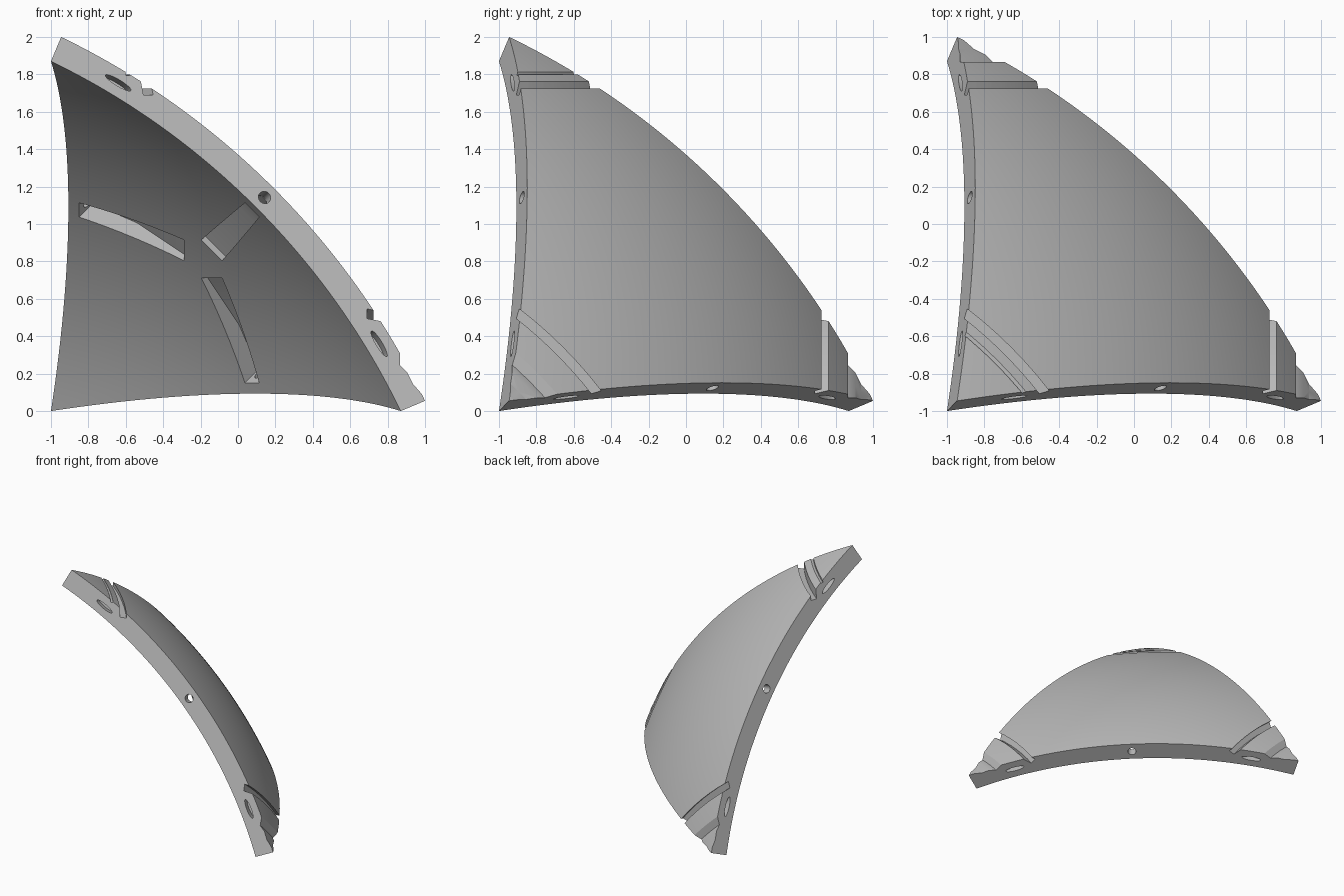
import bpy, bmesh, math
from mathutils import Vector, Matrix

cube = bpy.data.objects.get("Cube")
if cube:
    bpy.data.objects.remove(cube, do_unlink=True)

# Sphere shell dimensions; everything is built about the sphere centre
A, B = 1.345, 3.215
CENTRE = Vector((-A - 1, -A - 1, -A))
R_IN = Vector((A, A, B)).length
R_OUT = R_IN * 3.345 / B
R_MID = (R_IN + R_OUT) / 2
CORNERS = [Vector((B, A, A)), Vector((A, B, A)), Vector((A, A, B))]
AXES = [Vector((1, 0, 0)), Vector((0, 1, 0)), Vector((0, 0, 1))]
POLE = Vector((1, 1, 1)).normalized()

grey = bpy.data.materials.new("plain grey")
grey.use_nodes = True
grey.diffuse_color = (0.5, 0.5, 0.5, 1)
grey.node_tree.nodes["Principled BSDF"].inputs["Base Color"].default_value = (0.5, 0.5, 0.5, 1)


def make_object(name, bm):
    bmesh.ops.recalc_face_normals(bm, faces=bm.faces)
    mesh = bpy.data.meshes.new(name)
    bm.to_mesh(mesh)
    bm.free()
    mesh.materials.append(grey)
    obj = bpy.data.objects.new(name, mesh)
    obj.location = CENTRE
    bpy.context.collection.objects.link(obj)
    return obj


def add_ring(bm, axis, profile, steps=144):
    """Revolve a closed (radius, height) profile about an axis."""
    turn = axis.to_track_quat('Z', 'Y').to_matrix()
    loops = []
    for i in range(steps):
        ang = math.tau * i / steps
        loops.append([bm.verts.new(turn @ Vector((r * math.cos(ang), r * math.sin(ang), h)))
                      for r, h in profile])
    n = len(profile)
    for i in range(steps):
        p, q = loops[i], loops[(i + 1) % steps]
        for j in range(n):
            k = (j + 1) % n
            bm.faces.new((p[j], p[k], q[k], q[j]))


def add_pin(bm, m, normal, half_long, half_thick, depth):
    """Elliptical pin driven into an edge face at direction m."""
    t = normal.cross(m)
    frame = Matrix((t, m, normal)).transposed().to_4x4()
    mat = (Matrix.Translation(m * R_MID + normal * (depth / 2 - 0.05)) @ frame
           @ Matrix.Diagonal((half_long, half_thick, 1, 1)))
    bmesh.ops.create_cone(bm, cap_ends=True, segments=32, radius1=1, radius2=1,
                          depth=depth + 0.1, matrix=mat)


# Curved triangular shell
bm = bmesh.new()
bm.faces.new([bm.verts.new(c) for c in CORNERS])
bmesh.ops.subdivide_edges(bm, edges=bm.edges[:], cuts=47, use_grid_fill=True)
for v in bm.verts:
    v.co = v.co.normalized() * R_IN
inner = bm.faces[:]
extruded = bmesh.ops.extrude_face_region(bm, geom=inner, use_keep_orig=True)
for v in extruded["geom"]:
    if isinstance(v, bmesh.types.BMVert):
        v.co = v.co.normalized() * R_OUT
panel = make_object("curved_panel", bm)

# Corner grooves: a deep slot everywhere, a valley at two corners, a fine line at the top
slot = [(2.335, 3.035), (2.385, 3.035), (2.385, 3.5), (2.335, 3.5)]
valley = [(2.195, 3.21), (2.13, 3.21), (2.10, 3.25), (2.05, 3.28), (1.99, 3.35), (2.195, 3.5)]
fine_line = [(2.265, 3.14), (2.285, 3.14), (2.285, 3.5), (2.265, 3.5)]
bm = bmesh.new()
for axis in AXES:
    add_ring(bm, axis, slot)
    add_ring(bm, axis, fine_line if axis.z else valley)
grooves = make_object("groove_cutter", bm)

# Edge holes: one round hole at mid edge, a lens slot near each end
bm = bmesh.new()
for i in range(3):
    p, q, third = CORNERS[i], CORNERS[(i + 1) % 3], CORNERS[(i + 2) % 3]
    normal = p.cross(q).normalized()
    if normal.dot(third) < 0:
        normal.negate()
    m = (p + q).normalized()
    add_pin(bm, m, normal, 0.034, 0.034, 0.09)
    for deg in (-15, 15):
        add_pin(bm, Matrix.Rotation(math.radians(deg), 3, normal) @ m, normal, 0.08, 0.018, 0.06)
pins = make_object("edge_hole_cutter", bm)

# Inner pockets: tapering, deepening channels from the middle to each edge
bm = bmesh.new()
for axis in AXES:
    out = (POLE * POLE.dot(axis) - axis).normalized()
    side = POLE.cross(out)
    path = [(0.12, 3.5)]
    for s, depth in ((0.12, 0.035), (0.48, 0.105), (0.62, 0.112), (0.755, 0.11)):
        path.append((s, math.sqrt(R_IN ** 2 - s * s) + depth))
    path.append((0.755, 3.5))
    walls = []
    for sign in (-1, 1):
        walls.append([bm.verts.new(out * s + POLE * h + side * sign * (0.083 - 0.039 * s))
                      for s, h in path])
    left, right = walls
    n = len(path)
    bmesh.ops.triangulate(bm, faces=[bm.faces.new(left), bm.faces.new(right)])
    for j in range(n):
        k = (j + 1) % n
        bm.faces.new((left[j], left[k], right[k], right[j]))
pockets = make_object("pocket_cutter", bm)

# Cut the panel and drop the cutters
for cutter in (pockets, pins, grooves):
    mod = panel.modifiers.new(cutter.name, 'BOOLEAN')
    mod.operation = 'DIFFERENCE'
    mod.solver = 'EXACT'
    mod.object = cutter
bpy.context.view_layer.update()
cut_mesh = bpy.data.meshes.new_from_object(
    panel.evaluated_get(bpy.context.evaluated_depsgraph_get()))
panel.modifiers.clear()
panel.data = cut_mesh
cut_mesh.materials.clear()
cut_mesh.materials.append(grey)
for poly in cut_mesh.polygons:
    poly.material_index = 0
for cutter in (pockets, pins, grooves):
    bpy.data.objects.remove(cutter, do_unlink=True)

# Smooth curved faces, keep cut edges sharp
bpy.ops.object.select_all(action='DESELECT')
panel.select_set(True)
bpy.context.view_layer.objects.active = panel
bpy.ops.object.shade_smooth_by_angle(angle=math.radians(25))
